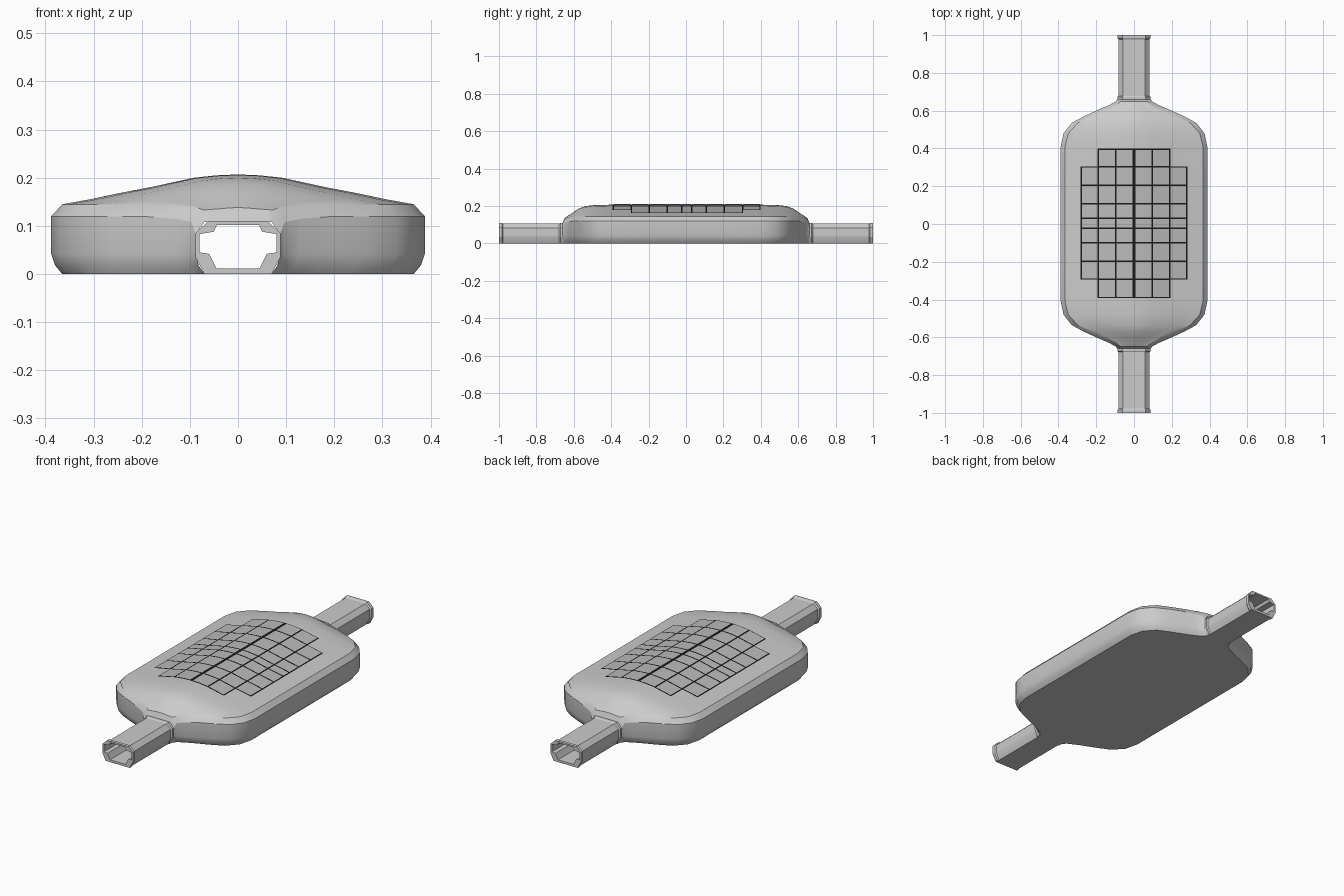
import bpy, math

if "Cube" in bpy.data.objects:
    bpy.data.objects.remove(bpy.data.objects["Cube"])

def make(name, verts, faces, mat=None, smooth=None):
    me = bpy.data.meshes.new(name)
    me.from_pydata(verts, [], faces)
    me.update()
    ob = bpy.data.objects.new(name, me)
    bpy.context.collection.objects.link(ob)
    if mat:
        me.materials.append(mat)
    if smooth:
        bpy.ops.object.select_all(action='DESELECT')
        ob.select_set(True)
        bpy.context.view_layer.objects.active = ob
        bpy.ops.object.shade_smooth_by_angle(angle=math.radians(smooth))
    return ob

def loft(name, rings, smooth=None):
    n = len(rings[0])
    verts = [p for r in rings for p in r]
    faces = []
    for i in range(len(rings) - 1):
        for j in range(n):
            k = (j + 1) % n
            faces.append((i*n + j, i*n + k, (i+1)*n + k, (i+1)*n + j))
    return make(name, verts, faces, None, smooth)

def mirrored(half, y):
    """Close a right-hand profile (bottom to top) into a full ring."""
    left = [(-x, z) for x, z in reversed(half) if x > 1e-6]
    return [(x, y, z) for x, z in half + left]

def colour(name, v):
    m = bpy.data.materials.new(name)
    m.diffuse_color = (v, v, v, 1)
    m.use_nodes = True
    m.node_tree.nodes["Principled BSDF"].inputs["Base Color"].default_value = m.diffuse_color
    return m

# Domed housing: cross-sections along y
DOME = [(1, 0), (.84, .17), (.68, .37), (.5, .57), (.25, .89), (.12, .97), (0, 1)]

def section(y, w, inset, shoulder, crown):
    half = [(w - inset, 0), (w - inset*.35, .018), (w, .042), (w, shoulder - .025)]
    half += [((w - inset)*t, shoulder + (crown - shoulder)*f) for t, f in DOME]
    return mirrored(half, y)

# y, half width, bevel, shoulder height, crown height
STATIONS = [(.25, .388, .023, .145, .207), (.41, .388, .023, .145, .207),
            (.48, .373, .025, .145, .206), (.535, .33, .032, .145, .2),
            (.57, .265, .042, .145, .188), (.60, .20, .05, .145, .168),
            (.63, .13, .04, .14, .149), (.648, .097, .025, .133, .138),
            (.660, .088, .018, .108, .11)]
rings = [section(-s[0], *s[1:]) for s in reversed(STATIONS)]
rings += [section(*s) for s in STATIONS]
loft("housing", rings, 30)

# Hollow entry tubes with collars at both ends
OUTER = [(.07, 0), (.088, .035), (.088, .085), (.062, .11)]
INNER = [(.045, .012), (.06, .042), (.08, .045), (.08, .083), (.05, .088), (.044, .102)]

def outer(y, s):
    half = [(x*s, z if z == 0 else .055 + (z - .055)*s) for x, z in OUTER]
    pts = [half[0], half[1], half[1], half[2], half[2], half[3]]
    # even spread of six points so the outer ring matches the inner one
    pts[2] = (half[1][0], half[1][1] + .008)
    pts[4] = ((half[2][0] + half[3][0])/2, (half[2][1] + half[3][1])/2)
    return mirrored(pts, y)

for sgn, label in ((-1, "front"), (1, "back")):
    spec = [(.652, 1), (.672, 1), (.678, .93), (.978, .93), (.984, 1), (1, 1)]
    r = [outer(sgn*y, s) for y, s in spec]
    r += [mirrored(INNER, sgn*1.0), mirrored(INNER, sgn*.652)]
    if sgn > 0:
        r.reverse()
    loft(label + "_tube", r, 25)

# Panel grid lying on the dome
def dome_z(x):
    t = abs(x)/.365
    for (a, fa), (b, fb) in zip(DOME, DOME[1:]):
        if b <= t <= a:
            return .145 + .062*(fb + (fa - fb)*(t - b)/(a - b))
    return .145

def patch(verts, faces, x0, x1, y0, y1, lift, n=6):
    for i in range(n):
        a, b = x0 + (x1 - x0)*i/n, x0 + (x1 - x0)*(i + 1)/n
        k = len(verts)
        verts += [(a, y0, dome_z(a) + lift), (b, y0, dome_z(b) + lift),
                  (b, y1, dome_z(b) + lift), (a, y1, dome_z(a) + lift)]
        faces.append((k, k+1, k+2, k+3))

COLS = [-.28, -.19, -.097, 0, .097, .19, .28]
ROWS = [-.39, -.293, -.196, -.1, -.022, .03, .107, .204, .303, .397]
tv, tf, gv, gf = [], [], [], []
for c, (x0, x1) in enumerate(zip(COLS, COLS[1:])):
    for k, (y0, y1) in enumerate(zip(ROWS, ROWS[1:])):
        if c in (0, 5) and k in (0, len(ROWS) - 2):
            continue
        g = .004
        a = x0 + (.008 if x0 == 0 else g)
        b = x1 - (.008 if x1 == 0 else g)
        patch(tv, tf, a, b, y0 + g, y1 - g, .003)
        patch(gv, gf, x0 - .002, x1 + .002, y0 - .002, y1 + .002, .0015)
make("panel_tiles", tv, tf, colour("tile_grey", .5))
make("panel_gaps", gv, gf, colour("gap_black", .01))
